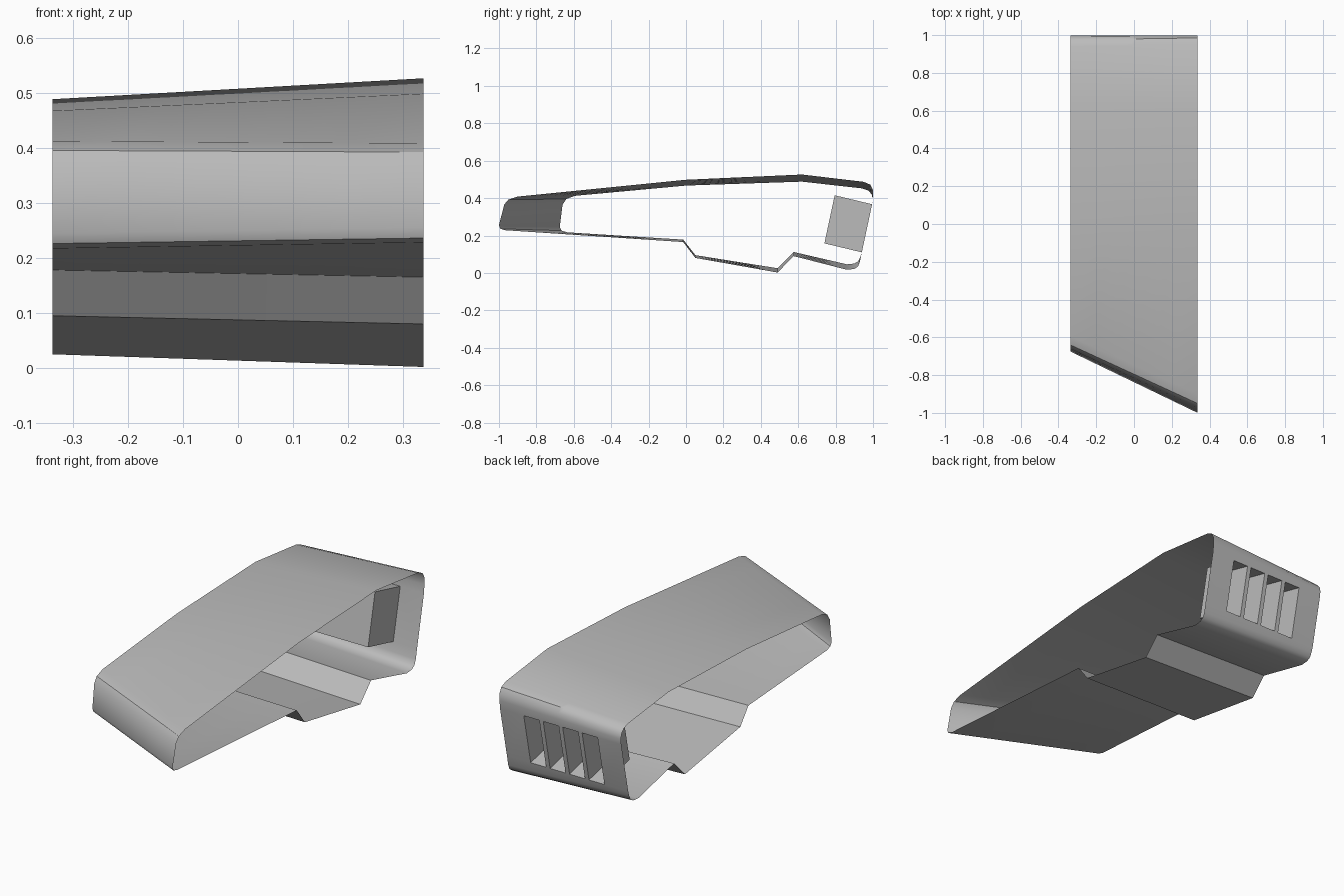
import bpy
import bmesh

old = bpy.data.objects.get("Cube")
if old:
    bpy.data.objects.remove(old, do_unlink=True)

HALF_WIDTH = 0.337
SLOT_WIDTH, SLOT_PITCH, SLOT_COUNT = 0.086, 0.108, 4
VENT_TOP, VENT_BOTTOM = (0.995, 0.367), (0.94, 0.11)
VENT_DEPTH = (-0.2, 0.048)

grey = bpy.data.materials.new("plain grey")
grey.use_nodes = True
grey.diffuse_color = (0.5, 0.5, 0.5, 1)
grey.node_tree.nodes["Principled BSDF"].inputs["Base Color"].default_value = grey.diffuse_color

# Matching (y, z) outlines of the long and the short open end
long_end = [
    (-.965, .228), (-.993, .236), (-1, .255), (-.972, .365), (-.95, .392), (-.9, .408),
    (0, .498), (.62, .526), (.95, .487), (.985, .472), (.999, .445), (.999, .41),
    VENT_TOP, VENT_BOTTOM,
    (.93, .06), (.92, .035), (.9, .021), (.86, .017),
    (.575, .09), (.49, .002), (.05, .08), (-.015, .165)]
short_end = [
    (-.635, .217), (-.665, .226), (-.675, .245), (-.66, .365), (-.64, .395), (-.595, .412),
    (0, .467), (.62, .488), (.94, .452), (.975, .44), (.993, .42), (.998, .395),
    VENT_TOP, VENT_BOTTOM,
    (.932, .085), (.92, .062), (.9, .05), (.86, .046),
    (.575, .112), (.49, .025), (.05, .095), (-.015, .178)]

# Slot edges across the width
slot_edges = []
for i in range(SLOT_COUNT):
    centre = (i - (SLOT_COUNT - 1) / 2) * SLOT_PITCH
    slot_edges += [centre - SLOT_WIDTH / 2, centre + SLOT_WIDTH / 2]


def section(x):
    """Outline at a given x, blended between the two open ends."""
    t = (x + HALF_WIDTH) / (2 * HALF_WIDTH)
    return [(x, a[0] + (b[0] - a[0]) * t, a[1] + (b[1] - a[1]) * t)
            for a, b in zip(short_end, long_end)]


def loft(bm, sections, closed, skip=lambda column, row: False):
    """Join neighbouring sections with quads, leaving out skipped ones."""
    rings = [[bm.verts.new(p) for p in s] for s in sections]
    count = len(rings[0])
    for column, (a, b) in enumerate(zip(rings, rings[1:])):
        for row in range(count if closed else count - 1):
            nxt = (row + 1) % count
            if not skip(column, row):
                bm.faces.new((a[row], a[nxt], b[nxt], b[row]))
    return rings


def finish(bm, name, smooth):
    mesh = bpy.data.meshes.new(name)
    bm.to_mesh(mesh)
    bm.free()
    mesh.materials.append(grey)
    obj = bpy.data.objects.new(name, mesh)
    bpy.context.collection.objects.link(obj)
    if smooth:
        bpy.ops.object.select_all(action='DESELECT')
        obj.select_set(True)
        bpy.context.view_layer.objects.active = obj
        bpy.ops.object.shade_smooth_by_angle(angle=0.6)
    return obj


# Open-ended sheet shell, with slots left out of the back panel
bm = bmesh.new()
stations = [-HALF_WIDTH] + slot_edges + [HALF_WIDTH]
panel_row = long_end.index(VENT_TOP)
loft(bm, [section(x) for x in stations], True,
     lambda column, row: row == panel_row and column % 2 == 1)
finish(bm, "shell", True)

# Vent box behind the slots, with a wall at every slot edge
bm = bmesh.new()
inner_top = [p + d for p, d in zip(VENT_TOP, VENT_DEPTH)]
inner_bottom = [p + d for p, d in zip(VENT_BOTTOM, VENT_DEPTH)]
corners = (VENT_TOP, inner_top, inner_bottom, VENT_BOTTOM)
rings = loft(bm, [[(x, *c) for c in corners] for x in slot_edges], False)
for ring in rings:
    bm.faces.new(ring)
finish(bm, "vent_box", False)
